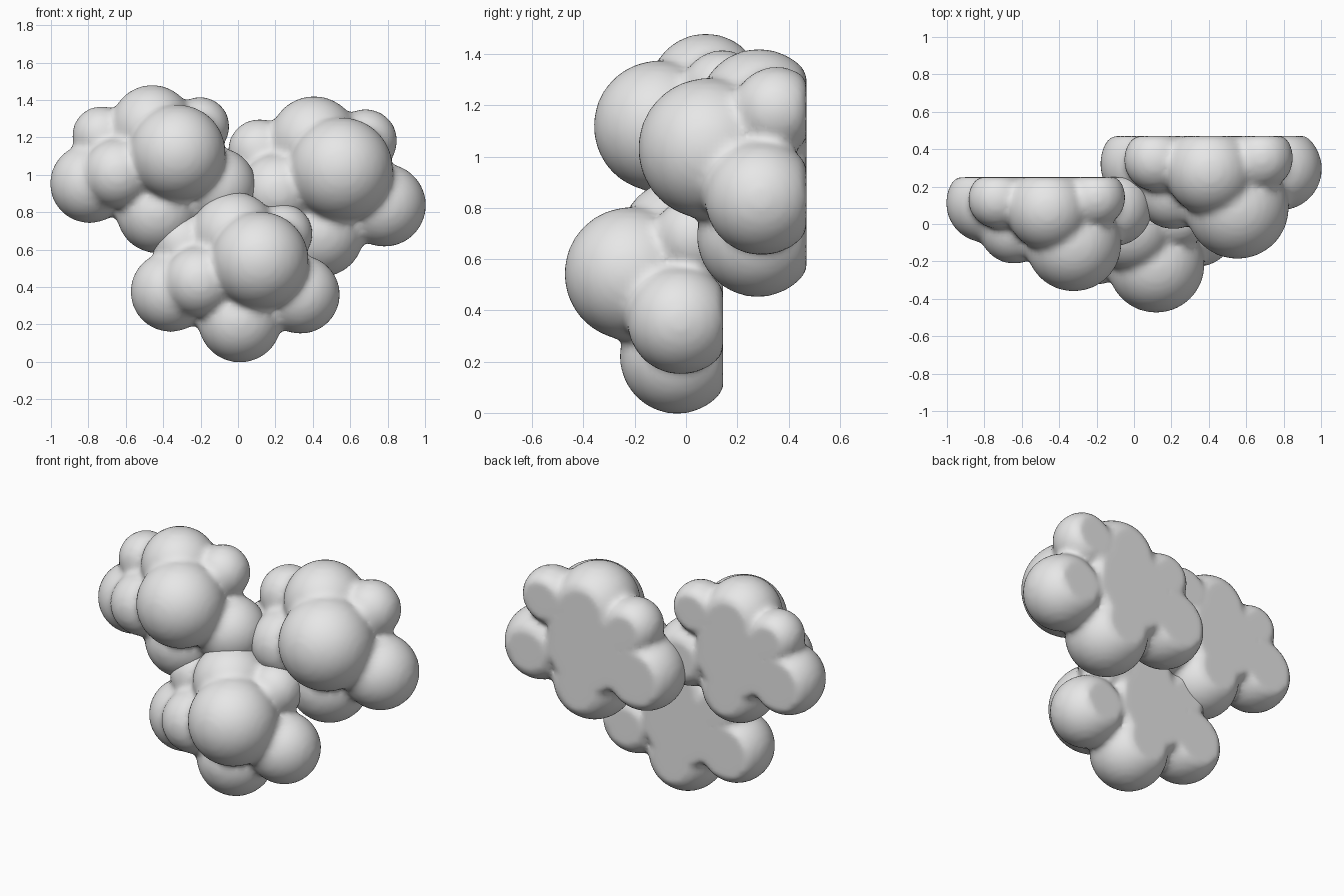
import bpy
import bmesh
from mathutils import Matrix

cube = bpy.data.objects.get("Cube")
if cube:
    bpy.data.objects.remove(cube, do_unlink=True)

# One plain grey for everything
grey = bpy.data.materials.new("cloud_grey")
grey.use_nodes = True
grey.diffuse_color = (0.8, 0.8, 0.8, 1)
grey.node_tree.nodes["Principled BSDF"].inputs["Base Color"].default_value = (0.8, 0.8, 0.8, 1)

# Puffs of one cloud: x, y, z, radius (flat back lies on y = 0)
PUFFS = [
    (-0.04, -0.12, 0.46, 0.27),     # core
    (0.118, -0.36, 0.543, 0.260),   # big front puff
    (-0.02, -0.175, 0.685, 0.225),  # top
    (0.24, -0.11, 0.685, 0.160),    # upper left
    (0.335, -0.165, 0.36, 0.210),   # lower left
    (0.01, -0.18, 0.22, 0.224),     # bottom
    (-0.36, -0.14, 0.375, 0.215),   # lower right
    (-0.205, -0.28, 0.43, 0.190),   # front right
    (-0.295, -0.12, 0.635, 0.160),  # upper right
]


def cloud_mesh():
    bm = bmesh.new()
    for x, y, z, r in PUFFS:
        bmesh.ops.create_uvsphere(bm, u_segments=48, v_segments=32, radius=r,
                                  matrix=Matrix.Translation((x, y, z)))
    # Press everything behind the back plane flat
    for v in bm.verts:
        v.co.y = min(v.co.y, 0)
    mesh = bpy.data.meshes.new("cloud")
    bm.to_mesh(mesh)
    bm.free()
    mesh.materials.append(grey)
    return mesh


def add_cloud(name, mesh, location, scale):
    ob = bpy.data.objects.new(name, mesh)
    bpy.context.collection.objects.link(ob)
    ob.location = location
    ob.scale = (scale, scale, scale)
    # Fuse the puffs and soften the creases
    fuse = ob.modifiers.new("fuse", 'REMESH')
    fuse.mode = 'VOXEL'
    fuse.voxel_size = 0.02
    fuse.use_smooth_shade = True
    soften = ob.modifiers.new("soften", 'SMOOTH')
    soften.factor = 0.5
    soften.iterations = 8


mesh = cloud_mesh()
add_cloud("lower_cloud", mesh, (0, 0.145, 0), 1.0)
add_cloud("right_cloud", mesh, (-0.439, 0.25, 0.584), 0.985)
add_cloud("left_cloud", mesh, (0.428, 0.47, 0.456), 1.06)
